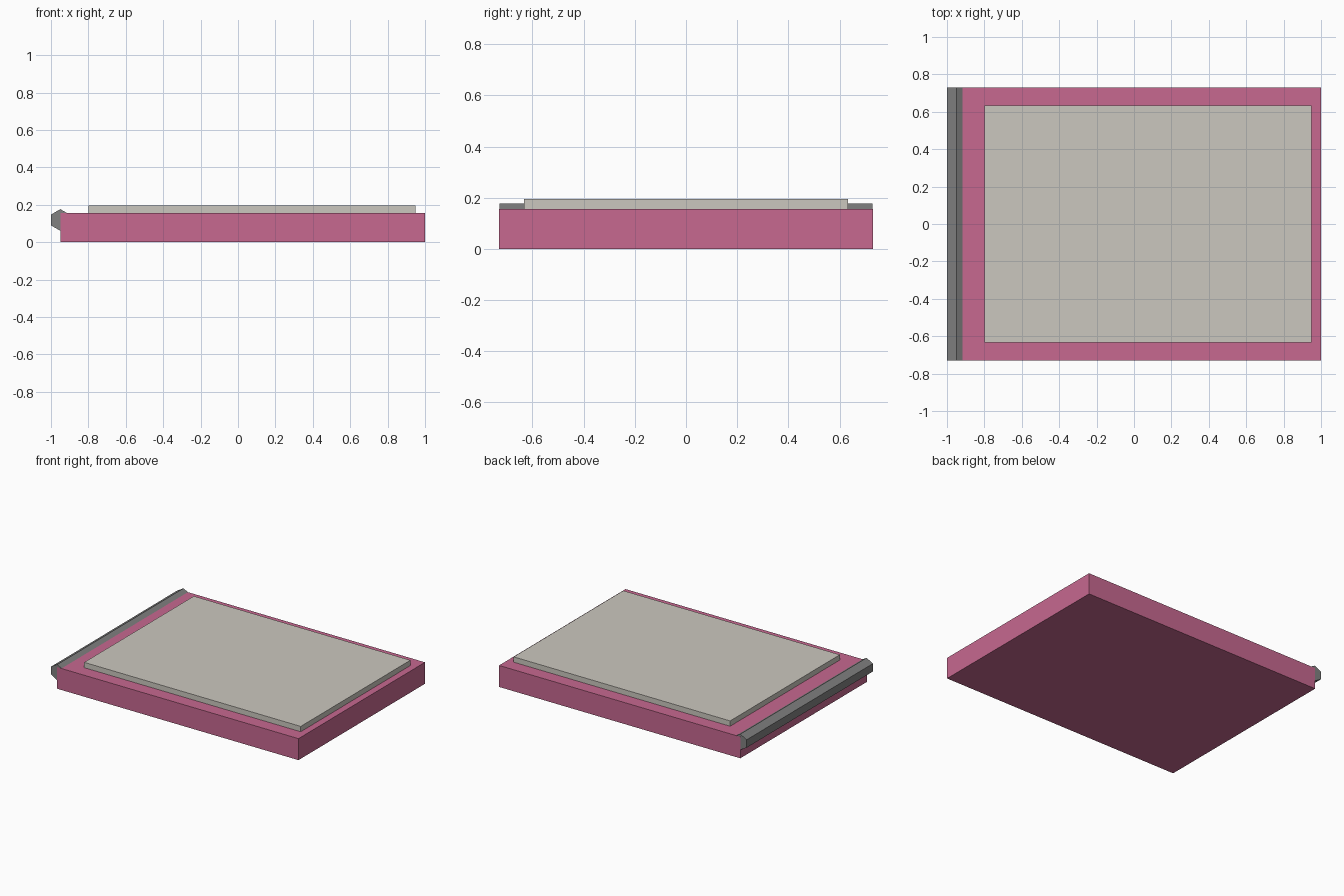
import bpy
import math

default = bpy.data.objects.get("Cube")
if default:
    bpy.data.objects.remove(default, do_unlink=True)


def material(name, rgb):
    mat = bpy.data.materials.new(name)
    mat.use_nodes = True
    mat.diffuse_color = (*rgb, 1)
    mat.node_tree.nodes["Principled BSDF"].inputs["Base Color"].default_value = (*rgb, 1)
    return mat


def finish(name, mat):
    obj = bpy.context.object
    obj.name = obj.data.name = name
    obj.data.materials.append(mat)
    bpy.ops.object.transform_apply(location=True, rotation=True, scale=True)
    return obj


def box(name, low, high, mat):
    """Box spanning two opposite corners."""
    centre = [(a + b) / 2 for a, b in zip(low, high)]
    bpy.ops.mesh.primitive_cube_add(size=1, location=centre)
    bpy.context.object.scale = [b - a for a, b in zip(low, high)]
    return finish(name, mat)


pink = material("pink cover", (0.57, 0.14, 0.28))
cream = material("warm pale grey", (0.60, 0.575, 0.52))
grey = material("mid grey", (0.22, 0.22, 0.22))

# Main slab and the raised panel on its top
box("body", (-0.95, -0.73, 0), (1, 0.73, 0.157), pink)
box("top_panel", (-0.80, -0.633, 0.15), (0.95, 0.633, 0.196), cream)

# Six-sided rod along the right edge, one ridge pointing up
bpy.ops.mesh.primitive_cylinder_add(
    vertices=6, radius=0.0577, depth=1.458,
    location=(-0.95, 0, 0.119), rotation=(math.pi / 2, 0, 0))
finish("edge_rod", grey)
